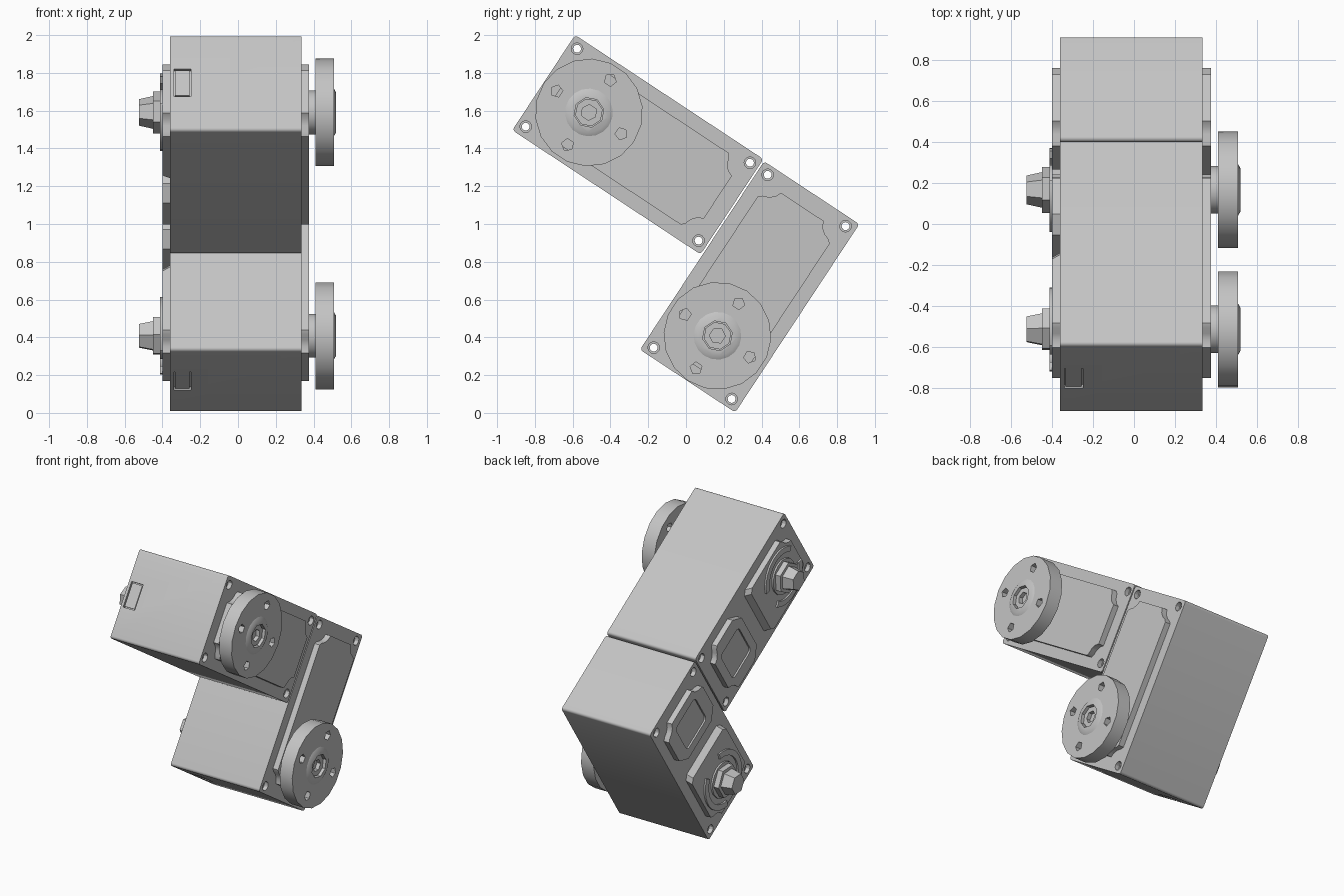
import bpy, bmesh, math
from mathutils import Matrix

cube = bpy.data.objects.get("Cube")
if cube:
    bpy.data.objects.remove(cube)

grey = bpy.data.materials.new("light_grey")
grey.use_nodes = True
colour = (0.55, 0.55, 0.55, 1)
grey.diffuse_color = colour
grey.node_tree.nodes["Principled BSDF"].inputs["Base Color"].default_value = colour

HALF_L, HALF_W = 0.597, 0.302      # housing half length and half width
AXLE = -0.31                       # output shaft position along the housing


def ring(n, r, u=AXLE, v=0.0, turn=0.0):
    return [(u + r * math.cos(turn + math.tau * i / n),
             v + r * math.sin(turn + math.tau * i / n)) for i in range(n)]


def rect(u0, u1, v0, v1):
    return [(u0, v0), (u1, v0), (u1, v1), (u0, v1)]


def rounded(u0, u1, v0, v1, r, steps=4):
    pts = []
    for k, (u, v) in enumerate([(u1 - r, v1 - r), (u0 + r, v1 - r),
                                (u0 + r, v0 + r), (u1 - r, v0 + r)]):
        for i in range(steps + 1):
            a = math.pi / 2 * (k + i / steps)
            pts.append((u + r * math.cos(a), v + r * math.sin(a)))
    return pts


def arc_band(r0, r1, start, sweep, steps=10):
    angles = [start + sweep * i / steps for i in range(steps + 1)]
    outer = [(AXLE + r1 * math.cos(a), r1 * math.sin(a)) for a in angles]
    inner = [(AXLE + r0 * math.cos(a), r0 * math.sin(a)) for a in angles]
    return outer + inner[::-1]


def prism(name, pts, z0, z1, top=None):
    """Extrude an outline from z0 to z1, optionally to a different top outline."""
    bm = bmesh.new()
    low = [bm.verts.new((u, v, z0)) for u, v in pts]
    high = [bm.verts.new((u, v, z1)) for u, v in (top or pts)]
    bm.faces.new(low[::-1])
    bm.faces.new(high)
    for i in range(len(low)):
        j = (i + 1) % len(low)
        bm.faces.new((low[i], low[j], high[j], high[i]))
    bmesh.ops.recalc_face_normals(bm, faces=bm.faces)
    mesh = bpy.data.meshes.new(name)
    bm.to_mesh(mesh)
    bm.free()
    mesh.materials.append(grey)
    obj = bpy.data.objects.new(name, mesh)
    bpy.context.collection.objects.link(obj)
    return obj


def cut(obj, cutters):
    """Subtract (outline, z0, z1) prisms from an object and bake the result."""
    helpers = []
    for pts, z0, z1 in cutters:
        tool = prism("cutter", pts, z0, z1)
        tool.hide_render = True
        mod = obj.modifiers.new("cut", 'BOOLEAN')
        mod.operation, mod.solver, mod.object = 'DIFFERENCE', 'EXACT', tool
        helpers.append(tool)
    graph = bpy.context.evaluated_depsgraph_get()
    baked = bpy.data.meshes.new_from_object(obj.evaluated_get(graph))
    obj.modifiers.clear()
    obj.data = baked
    for tool in helpers:
        bpy.data.objects.remove(tool)
    return obj


# Quarter of the cover outline: a scooped corner that clears the screw hole
SCOOP = [(0.507, 0.135), (0.475, 0.15), (0.452, 0.178), (0.44, 0.21), (0.424, 0.228)]


def cover(u_inner, chamfer):
    """Cover outline with scooped corners at +u, ending at u_inner."""
    end = [(u_inner + chamfer, 0.228), (u_inner, 0.228 - chamfer)]
    upper = SCOOP + end
    return upper + [(u, -v) for u, v in upper[::-1]]


def build_servo(side, centre_y, centre_z, angle):
    parts = []

    def add(name, *args, **kw):
        parts.append(prism(f"{side}_{name}", *args, **kw))
        return parts[-1]

    # Housing with four stepped through holes and a socket in the end
    body = add("housing", rounded(-HALF_L, HALF_L, -HALF_W, HALF_W, 0.018), -0.36, 0.335)
    holes = []
    for su in (-1, 1):
        for sv in (-1, 1):
            at = dict(u=su * 0.548, v=sv * 0.247)
            holes += [(ring(12, 0.021, **at), -0.5, 0.5),
                      (ring(12, 0.031, **at), -0.5, -0.33),
                      (ring(12, 0.031, **at), 0.305, 0.5)]
    holes.append((rect(-0.7, -HALF_L + 0.02, -0.087, 0.087), -0.34, -0.25))
    cut(body, holes)
    add("socket_plug", rect(-HALF_L + 0.004, -HALF_L + 0.03, -0.08, 0.08), -0.334, -0.256)

    # Horn side: full cover, shaft collar and drilled round horn
    half = SCOOP + [(-u, v) for u, v in SCOOP[::-1]]
    add("front_cover", half + [(u, -v) for u, v in half[::-1]], 0.33, 0.375)
    add("shaft_collar", ring(16, 0.118), 0.37, 0.412)
    socket = (ring(8, 0.08), 0.46, 0.6)
    bolts = [(ring(5, 0.033, u=AXLE + 0.205 * math.cos(a), v=0.205 * math.sin(a), turn=a),
              0.38, 0.6) for a in (0, math.pi / 2, math.pi, -math.pi / 2)]
    cut(add("horn_disc", ring(18, 0.285), 0.41, 0.508), bolts + [socket])
    cut(add("horn_hub", ring(18, 0.13), 0.506, 0.52, top=ring(18, 0.105)), [socket])
    cut(add("horn_screw", ring(8, 0.074), 0.45, 0.502), [(ring(6, 0.042), 0.475, 0.6)])

    # Idler side: shaft cover, far cover with a recessed panel
    base = [(-u, v) for u, v in cover(-0.01, 0.03)]
    ridge = [(-u, v) for u, v in cover(0.02, 0.03)]
    add("shaft_cover", base, -0.355, -0.40, top=ridge)
    far = add("far_cover", cover(0.14, 0.075), -0.355, -0.40)
    cut(far, [(rounded(0.2, 0.44, -0.13, 0.13, 0.03), -0.45, -0.388)])

    # Idler shaft: arc ribs, hexagonal flange and tapered nut
    for i, start in enumerate((0.35, 0.35 + math.pi)):
        add(f"arc_rib_{i + 1}", arc_band(0.165, 0.205, start, 2.2), -0.395, -0.412)
    add("idler_washer", ring(16, 0.125), -0.395, -0.412)
    add("idler_flange", ring(6, 0.112), -0.41, -0.45)
    add("idler_nut", ring(6, 0.088), -0.445, -0.525, top=ring(6, 0.07))

    # Local length and width lie in the upright plane, local z becomes world x
    c, s = math.cos(angle), math.sin(angle)
    pose = Matrix(((0, 0, 1, 0), (c, -s, 0, centre_y), (s, c, 0, centre_z), (0, 0, 0, 1)))
    for obj in parts:
        obj.matrix_world = pose
    return parts


objects = build_servo("upper", -0.255, 1.42, math.radians(-33.4))
objects += build_servo("lower", 0.337, 0.667, math.radians(56.6))

bpy.ops.object.select_all(action='DESELECT')
for obj in objects:
    obj.select_set(True)
bpy.context.view_layer.objects.active = objects[0]
bpy.ops.object.shade_smooth_by_angle(angle=math.radians(30))
